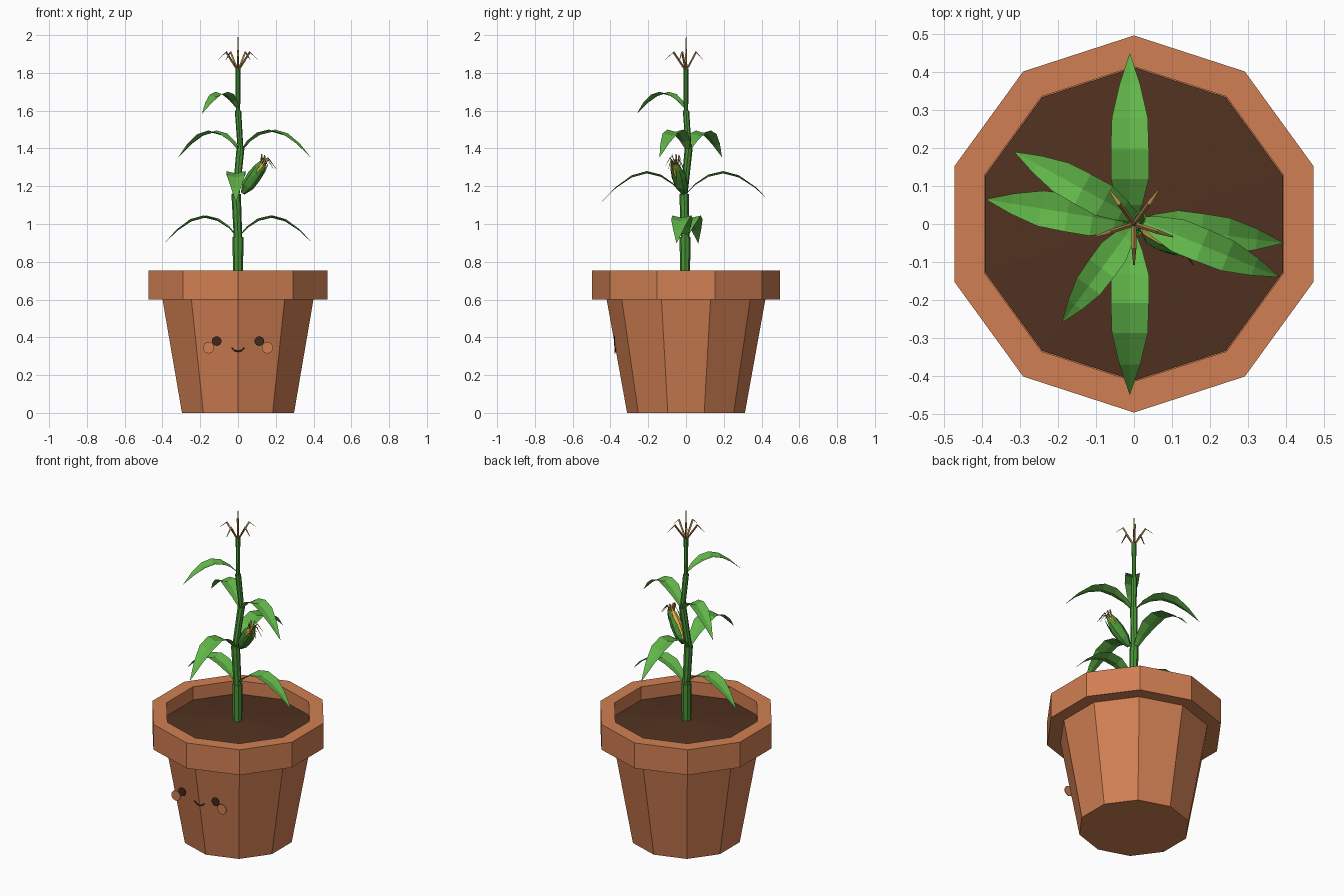
import bpy, bmesh
from math import sin, cos, pi, radians
from mathutils import Vector

cube = bpy.data.objects.get("Cube")
if cube:
    bpy.data.objects.remove(cube, do_unlink=True)


def material(name, rgb):
    linear = [(c / 255) ** 2.2 for c in rgb] + [1]
    m = bpy.data.materials.new(name)
    m.use_nodes = True
    m.diffuse_color = linear
    m.node_tree.nodes["Principled BSDF"].inputs["Base Color"].default_value = linear
    return m


terracotta = material("terracotta", (207, 126, 83))
earth = material("dark earth", (82, 53, 37))
leaf_green = material("leaf green", (97, 180, 74))
stem_green = material("stem green", (74, 148, 58))
kernel_yellow = material("kernel yellow", (226, 178, 72))
straw = material("straw", (176, 138, 76))
face_brown = material("face brown", (66, 44, 32))


def finish(name, bm, mat):
    mesh = bpy.data.meshes.new(name)
    bm.to_mesh(mesh)
    bm.free()
    mesh.materials.append(mat)
    ob = bpy.data.objects.new(name, mesh)
    bpy.context.collection.objects.link(ob)
    return ob


def frame(axis):
    a = axis.normalized()
    ref = Vector((0, 1, 0)) if abs(a.z) > 0.95 else Vector((0, 0, 1))
    u = (ref - a * ref.dot(a)).normalized()
    return u, a.cross(u)


def tube(name, points, radii, sides, mat):
    """Rings of constant orientation swept along points, capped at both ends."""
    points = [Vector(p) for p in points]
    u, v = frame(points[-1] - points[0])
    bm = bmesh.new()
    rings = []
    for p, r in zip(points, radii):
        angles = [2 * pi * k / sides for k in range(sides)]
        rings.append([bm.verts.new(p + (u * cos(t) + v * sin(t)) * r) for t in angles])
    for low, high in zip(rings, rings[1:]):
        for k in range(sides):
            n = (k + 1) % sides
            bm.faces.new((low[k], low[n], high[n], high[k]))
    bm.faces.new(rings[0][::-1])
    bm.faces.new(rings[-1])
    return finish(name, bm, mat)


def lathe(name, profile, sides, mat):
    return tube(name, [(0, 0, z) for r, z in profile], [r for r, z in profile], sides, mat)


def strip(name, rows, mat):
    """Blade made of rows of left, middle and right points."""
    bm = bmesh.new()
    grid = [[bm.verts.new(p) for p in row] for row in rows]
    for a, b in zip(grid, grid[1:]):
        for k in range(len(a) - 1):
            bm.faces.new((a[k], a[k + 1], b[k + 1], b[k]))
    return finish(name, bm, mat)


# Pot and soil
lathe("pot", [(0.312, 0), (0.42, 0.6), (0.497, 0.6), (0.497, 0.755),
              (0.415, 0.755), (0.415, 0.66)], 10, terracotta)
lathe("soil", [(0.413, 0.675), (0.001, 0.71)], 10, earth)

# Face plates
for side, x in (("right", -1), ("left", 1)):
    for part, px, z, y, r, mat in (("eye", 0.113, 0.38, -0.381, 0.026, face_brown),
                                   ("cheek", 0.156, 0.345, -0.379, 0.031, terracotta)):
        tube(f"{side}_{part}", [(x * px, y, z), (x * px, y + 0.005, z)], [r, r], 10, mat)
tube("smile", [(x * 0.034, -0.374, 0.325 + 0.02 * x * x) for x in (-1, -0.5, 0, 0.5, 1)],
     [0.003, 0.004, 0.004, 0.004, 0.003], 6, face_brown)

# Jointed stem, each section flaring slightly toward its top
nodes = [(0, -0.005, 0.69), (0, -0.005, 0.93), (-0.01, -0.01, 1.16),
         (0.013, 0.014, 1.4), (0, 0, 1.6), (0, 0, 1.82)]
path, widths = [], []
for i, (a, b) in enumerate(zip(nodes, nodes[1:])):
    r = 0.029 - 0.004 * i
    path += [a, b]
    widths += [r * 0.9, r]
tube("stem", path, widths, 8, stem_green)

# Arching leaves: fraction along, height fraction, width fraction
ARCH = [(0, 0, 0.2), (0.13, 0.5, 0.65), (0.28, 0.86, 1), (0.45, 1, 1),
        (0.63, 0.83, 0.95), (0.82, 0.36, 0.55), (1, -0.28, 0.01)]


def leaf(name, root, tip, height, half_width):
    root = Vector(root)
    run = Vector((tip[0], tip[1], 0)) - Vector((root.x, root.y, 0))
    side = Vector((-run.y, run.x, 0)).normalized()
    rows = []
    for t, h, w in ARCH:
        mid = root + run * t + Vector((0, 0, h * height))
        edge = side * half_width * w
        fold = Vector((0, 0, 0.012 * w))
        rows.append([mid - edge, mid - fold, mid + edge])
    strip(name, rows, leaf_green)


leaf("lower_leaf_right", (0, 0, 0.93), (-0.39, 0.065), 0.115, 0.05)
leaf("lower_leaf_left", (0, 0, 0.93), (0.395, -0.05), 0.115, 0.05)
leaf("middle_leaf_front", (-0.011, -0.01, 1.15), (-0.011, -0.45), 0.13, 0.05)
leaf("middle_leaf_back", (-0.011, -0.01, 1.15), (-0.011, 0.45), 0.13, 0.05)
leaf("upper_leaf_right", (0.012, 0.012, 1.385), (-0.315, 0.19), 0.11, 0.045)
leaf("upper_leaf_left", (0.012, 0.012, 1.385), (0.385, -0.14), 0.115, 0.045)
leaf("top_leaf", (0, 0, 1.61), (-0.19, -0.26), 0.09, 0.04)

# Ear of kernels
base, tip = Vector((0.03, -0.015, 1.17)), Vector((0.145, -0.06, 1.34))
axis = tip - base
u, v = frame(axis)
tube("ear_kernels", [base + axis * t for t in (0, 0.2, 0.5, 0.8, 1)],
     [0.012, 0.027, 0.03, 0.02, 0.004], 8, kernel_yellow)

# Husk wrapping the ear, open on its upper side
HUSK = [(-0.04, 0.012, 50), (0.2, 0.034, 48), (0.5, 0.039, 42), (0.75, 0.035, 26), (0.97, 0.026, 1)]
for i, middle in enumerate((70, 140, 220, 290)):
    rows = []
    for t, r, spread in HUSK:
        angles = [radians(middle + spread * s) for s in (-1, 0, 1)]
        rows.append([base + axis * t + (u * cos(a) + v * sin(a)) * r for a in angles])
    strip(f"husk_{i + 1}", rows, stem_green)

# Silk strands spilling from the ear
for i in range(7):
    a = 2 * pi * i / 7
    out = u * cos(a) + v * sin(a)
    start = base + axis * 0.85 + out * 0.01
    crest = tip + out * 0.025 + Vector((0, 0, 0.015))
    end = tip + out * 0.045 + Vector((0.02, -0.005, -0.025))
    tube(f"silk_{i + 1}", [start, crest, end], [0.004, 0.0035, 0.001], 4, straw)

# Tassel: one spike and five drooping branches
tube("tassel_spike", [(0, 0, 1.8), (0, 0, 1.9), (0, 0, 2)], [0.008, 0.005, 0.001], 5, straw)
for i in range(5):
    a = -pi / 2 + 2 * pi * i / 5
    tube(f"tassel_branch_{i + 1}",
         [(d * cos(a), d * sin(a), z) for d, z in ((0, 1.81), (0.066, 1.91), (0.108, 1.872))],
         [0.006, 0.006, 0.002], 4, straw)
